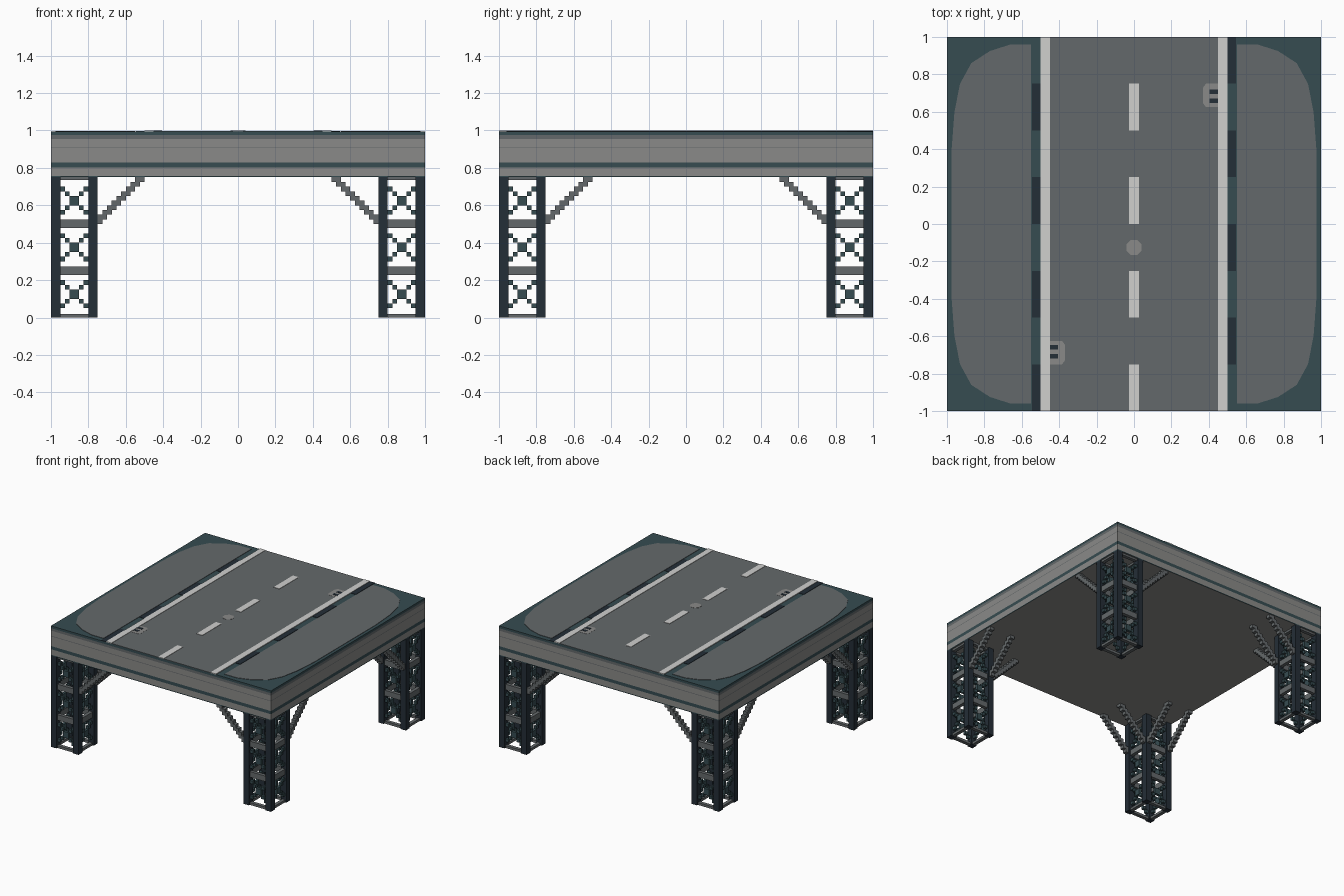
import bpy, bmesh, math
from mathutils import Matrix, Vector

if "Cube" in bpy.data.objects:
    bpy.data.objects.remove(bpy.data.objects["Cube"])


def material(name, r, g, b):
    lin = [((c / 255 + 0.055) / 1.055) ** 2.4 for c in (r, g, b)]
    m = bpy.data.materials.new(name)
    m.diffuse_color = (*lin, 1)
    m.use_nodes = True
    m.node_tree.nodes["Principled BSDF"].inputs["Base Color"].default_value = m.diffuse_color
    return m


ASPHALT = material("asphalt_grey", 100, 105, 107)
CONCRETE = material("concrete_grey", 138, 138, 136)
TEAL = material("dark_teal", 54, 76, 81)
DARK = material("dark_slate", 36, 46, 55)
WHITE = material("marking_white", 208, 208, 206)


def finish(name, bm, *mats):
    bmesh.ops.recalc_face_normals(bm, faces=bm.faces[:])
    me = bpy.data.meshes.new(name)
    bm.to_mesh(me)
    bm.free()
    for m in mats:
        me.materials.append(m)
    ob = bpy.data.objects.new(name, me)
    bpy.context.collection.objects.link(ob)
    return ob


def add_box(bm, lo, hi):
    lo, hi = Vector(lo), Vector(hi)
    mat = Matrix.Translation((lo + hi) / 2) @ Matrix.Diagonal((*(hi - lo), 1))
    bmesh.ops.create_cube(bm, size=1, matrix=mat)


def boxes(name, mat, items):
    bm = bmesh.new()
    for lo, hi in items:
        add_box(bm, lo, hi)
    return finish(name, bm, mat)


def plate(name, mat, points, z0, z1):
    bm = bmesh.new()
    face = bm.faces.new([bm.verts.new((x, y, z0)) for x, y in points])
    ext = bmesh.ops.extrude_face_region(bm, geom=[face])["geom"]
    for v in ext:
        if isinstance(v, bmesh.types.BMVert):
            v.co.z = z1
    return finish(name, bm, mat)


# Deck slab with horizontal bands around its sides
BASE, ROAD, TOP = 0.994, 0.997, 1.0
bands = [(0.757, 1), (0.802, 0), (0.828, 1), (0.908, 0), (0.913, 2),
         (0.955, 0), (0.975, 2), (1.1, 1)]
bm = bmesh.new()
add_box(bm, (-1, -1, 0.75), (1, 1, BASE))
for z, _ in bands[:-1]:
    bmesh.ops.bisect_plane(bm, geom=bm.verts[:] + bm.edges[:] + bm.faces[:],
                           plane_co=(0, 0, z), plane_no=(0, 0, 1))
for f in bm.faces:
    z = f.calc_center_median().z
    f.material_index = next(i for top, i in bands if z < top)
    if z < 0.7501:
        f.material_index = 0
finish("deck", bm, CONCRETE, TEAL, ASPHALT)

# Road surface and edge lines
boxes("road", ASPHALT, [((-0.455, -1, BASE - 0.002), (0.455, 1, ROAD))])
boxes("edge_lines", WHITE, [((-0.5, -1, BASE - 0.002), (-0.45, 1, TOP)),
                            ((0.45, -1, BASE - 0.002), (0.5, 1, TOP))])
boxes("centre_dashes", WHITE, [((-0.026, y, BASE), (0.026, y + 0.25, TOP))
                               for y in (-1, -0.5, 0, 0.5)])

# Alternating dark kerb blocks
kerb = []
for y in (-1, -0.5, 0, 0.5):
    kerb.append(((-0.545, y, BASE - 0.002), (-0.5, y + 0.25, ROAD)))
    kerb.append(((0.5, y + 0.25, BASE - 0.002), (0.545, y + 0.5, ROAD)))
boxes("kerb_blocks", DARK, kerb)

# Worn pavements with rounded outer corners
corner = [(0.55, 0.96), (0.66, 0.96), (0.77, 0.925), (0.87, 0.86),
          (0.93, 0.75), (0.96, 0.6), (0.975, 0.4)]
outline = corner + [(x, -y) for x, y in reversed(corner)]
for s, side in ((-1, "left"), (1, "right")):
    plate(side + "_pavement", ASPHALT, [(s * x, y) for x, y in outline],
          BASE - 0.002, ROAD)

# Manhole cover
plate("manhole_cover", CONCRETE,
      [(0.044 * math.cos(a * math.pi / 4 + math.pi / 8),
        -0.125 + 0.044 * math.sin(a * math.pi / 4 + math.pi / 8)) for a in range(8)],
      BASE, ROAD + 0.002)

# Gutter drains with two slots each
for s, side in ((1, "right"), (-1, "left")):
    pts = [(0.45, 0.75), (0.385, 0.75), (0.37, 0.73), (0.37, 0.645),
           (0.385, 0.625), (0.45, 0.625)]
    plate(side + "_drain", CONCRETE, [(s * x, s * y) for x, y in pts],
          BASE, ROAD + 0.001)
    slots = []
    for y in (0.66, 0.708):
        xs = sorted((s * 0.405, s * 0.45))
        slots.append(((xs[0], s * y - 0.012, BASE), (xs[1], s * y + 0.012, TOP)))
    boxes(side + "_drain_slots", DARK, slots)


# Four lattice towers, one at each corner
U = 0.025
for sx in (-1, 1):
    for sy in (-1, 1):
        tag = ("front" if sy < 0 else "back") + ("_left" if sx < 0 else "_right")
        cx, cy = sx * 0.875, sy * 0.875

        # corner columns
        boxes(tag + "_columns", DARK,
              [((cx + a * 0.1 - U, cy + b * 0.1 - U, 0),
                (cx + a * 0.1 + U, cy + b * 0.1 + U, 0.75))
               for a in (-1, 1) for b in (-1, 1)])

        # rails and stepped cross bracing on all four faces
        rails, cross = [], []
        for b in (-1, 1):
            for swap in (False, True):
                def part(u0, u1, z0, z1, t):
                    d = b * 0.1
                    if swap:
                        return ((cx + d - t, cy + u0, z0), (cx + d + t, cy + u1, z1))
                    return ((cx + u0, cy + d - t, z0), (cx + u1, cy + d + t, z1))
                for z0, z1 in ((0, 0.02), (0.228, 0.274), (0.478, 0.524), (0.734, 0.75)):
                    rails.append(part(-0.076, 0.076, z0, z1, 0.014))
                for zc in (0.125, 0.375, 0.625):
                    cross.append(part(-U, U, zc - U, zc + U, 0.011))
                    for k in (1, 2):
                        for p in (-1, 1):
                            for q in (-1, 1):
                                u, z = p * (k + 0.5) * U, zc + q * (k + 0.5) * U
                                cross.append(part(u - U / 2, u + U / 2,
                                                  z - U / 2, z + U / 2, 0.011))
        boxes(tag + "_rails", ASPHALT, rails)
        boxes(tag + "_cross_bracing", TEAL, cross)

        # stepped diagonal struts from the columns up to the deck
        struts = []
        for b in (-1, 1):
            for i in range(10):
                z0, z1 = 0.5 + i * U, min(0.75, 0.55 + i * U)
                a0, a1 = 0.75 - i * U, 0.75 - (i + 1) * U
                w = 0.018
                x0, x1 = sorted((sx * a0, sx * a1))
                y = cy + b * 0.1
                struts.append(((x0, y - w, z0), (x1, y + w, z1)))
                y0, y1 = sorted((sy * a0, sy * a1))
                x = cx + b * 0.1
                struts.append(((x - w, y0, z0), (x + w, y1, z1)))
        boxes(tag + "_struts", ASPHALT, struts)
